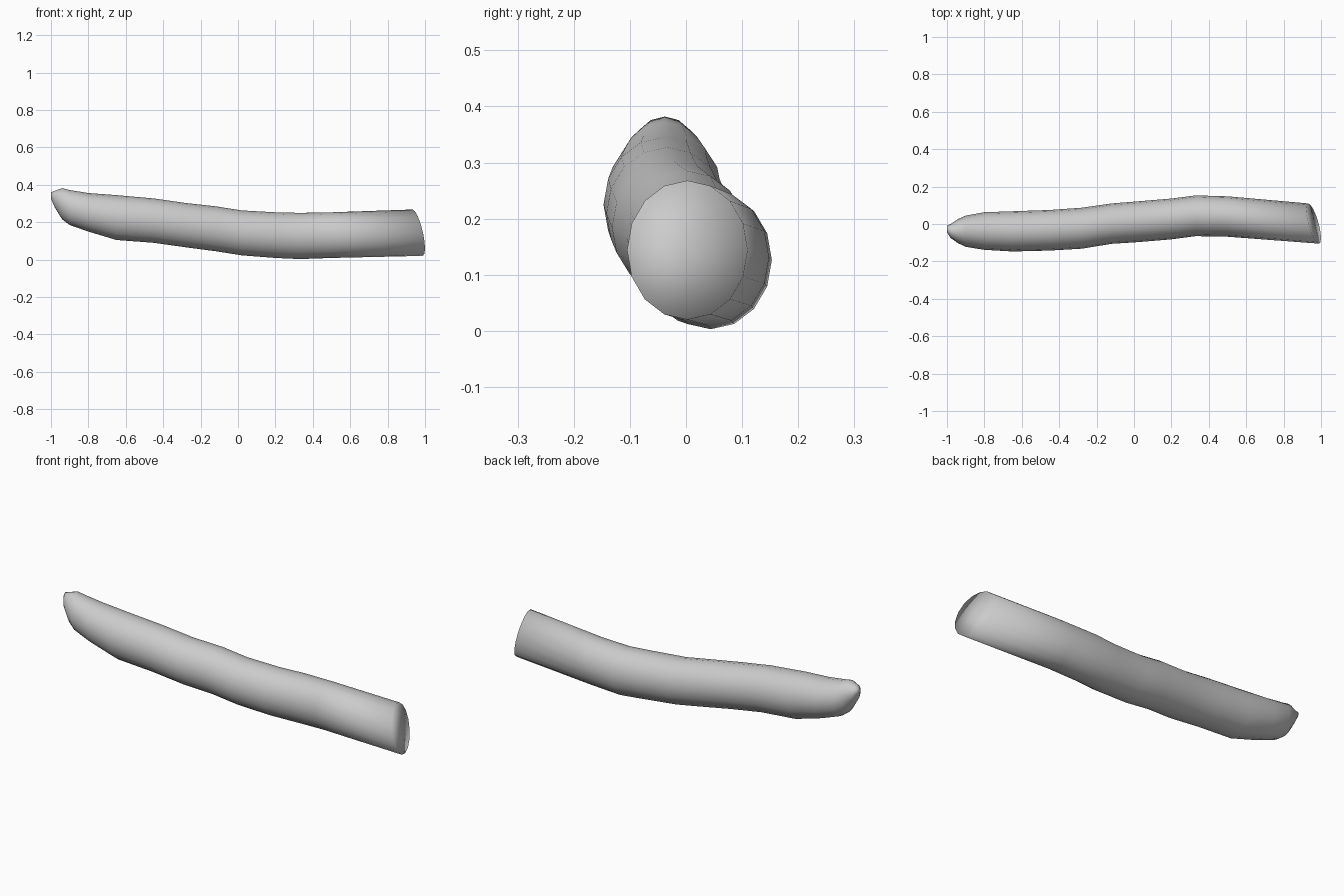
import bpy, bmesh, math

if "Cube" in bpy.data.objects:
    bpy.data.objects.remove(bpy.data.objects["Cube"])

SIDES = 16
# stations along the stick: x, y min, y max, z min, z max
STATIONS = [
    (-1.0, -0.045, -0.01, 0.325, 0.36),
    (-0.98, -0.075, 0.00, 0.28, 0.368),
    (-0.94, -0.103, 0.027, 0.215, 0.382),
    (-0.90, -0.122, 0.045, 0.185, 0.372),
    (-0.80, -0.138, 0.063, 0.15, 0.356),
    (-0.65, -0.147, 0.068, 0.105, 0.345),
    (-0.45, -0.142, 0.075, 0.09, 0.327),
    (-0.28, -0.132, 0.087, 0.066, 0.303),
    (-0.12, -0.106, 0.11, 0.045, 0.285),
    (0.02, -0.097, 0.121, 0.023, 0.263),
    (0.20, -0.082, 0.136, 0.009, 0.253),
    (0.33, -0.065, 0.153, 0.003, 0.25),
    (0.50, -0.068, 0.148, 0.009, 0.253),
    (0.96, -0.105, 0.11, 0.02, 0.268),
]

bm = bmesh.new()
rings = []
for i, (x, y0, y1, z0, z1) in enumerate(STATIONS):
    cy, cz, ry, rz = (y0 + y1) / 2, (z0 + z1) / 2, (y1 - y0) / 2, (z1 - z0) / 2
    last = i == len(STATIONS) - 1
    ring = []
    for k in range(SIDES):
        a = 2 * math.pi * k / SIDES
        dy, dz = ry * math.cos(a), rz * math.sin(a)
        dx = -0.27 * dy - 0.22 * dz if last else 0  # slanted cut end
        ring.append(bm.verts.new((x + dx, cy + dy, cz + dz)))
    rings.append(ring)

# skin between the rings
for r, s in zip(rings, rings[1:]):
    for k in range(SIDES):
        n = (k + 1) % SIDES
        bm.faces.new((r[k], r[n], s[n], s[k]))

# blunt tip and cut end
bm.faces.new(rings[0])
cap = bm.faces.new(rings[-1])
bmesh.ops.poke(bm, faces=[cap])
bmesh.ops.recalc_face_normals(bm, faces=bm.faces)
for f in bm.faces:
    f.smooth = True

mesh = bpy.data.meshes.new("curved_stick")
bm.to_mesh(mesh)
bm.free()
stick = bpy.data.objects.new("curved_stick", mesh)
bpy.context.collection.objects.link(stick)
